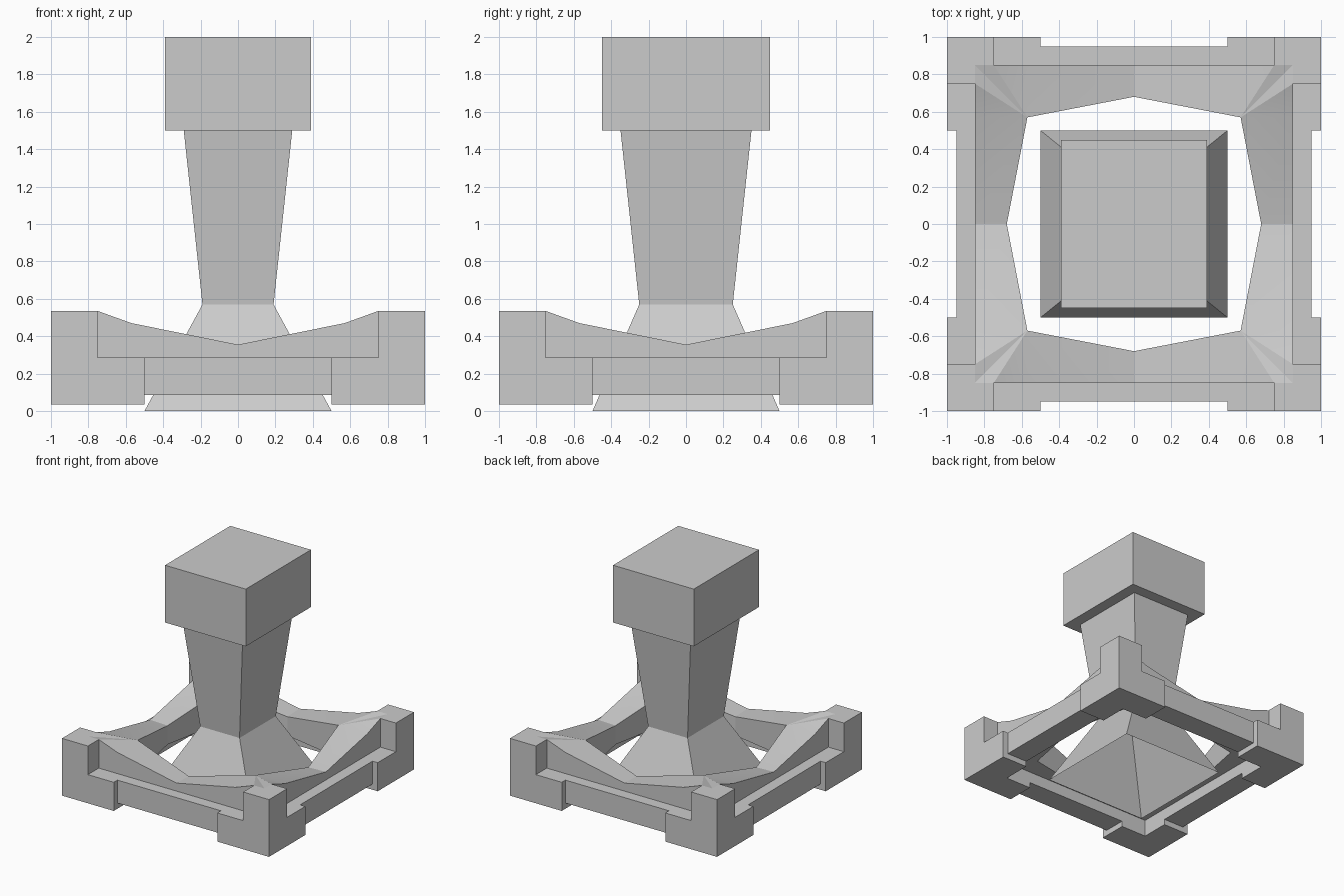
import bpy
import bmesh
import math
from mathutils import Matrix

cube = bpy.data.objects.get("Cube")
if cube:
    bpy.data.objects.remove(cube, do_unlink=True)

stone = bpy.data.materials.new("grey stone")
grey = (0.6, 0.6, 0.6, 1)
stone.use_nodes = True
stone.diffuse_color = grey
bsdf = next(n for n in stone.node_tree.nodes if n.type == 'BSDF_PRINCIPLED')
bsdf.inputs["Base Color"].default_value = grey


def finish(name, bm, smooth=None):
    bmesh.ops.remove_doubles(bm, verts=bm.verts, dist=0.0005)
    bmesh.ops.recalc_face_normals(bm, faces=bm.faces)
    mesh = bpy.data.meshes.new(name)
    bm.to_mesh(mesh)
    bm.free()
    mesh.materials.append(stone)
    obj = bpy.data.objects.new(name, mesh)
    bpy.context.collection.objects.link(obj)
    if smooth:
        bpy.ops.object.select_all(action='DESELECT')
        obj.select_set(True)
        bpy.context.view_layer.objects.active = obj
        bpy.ops.object.shade_smooth_by_angle(angle=math.radians(smooth))
    return obj


def add_face(bm, points):
    unique = []
    for p in points:
        if p not in unique:
            unique.append(p)
    if len(unique) > 2:
        bm.faces.new([bm.verts.new(p) for p in unique])


def prism(name, outline, low, high, turn):
    """Upright prism, turned by quarter turns about the centre."""
    bm = bmesh.new()
    base = bm.faces.new([bm.verts.new((x, y, low)) for x, y in outline])
    top = bmesh.ops.extrude_face_region(bm, geom=[base])
    verts = [g for g in top["geom"] if isinstance(g, bmesh.types.BMVert)]
    bmesh.ops.translate(bm, verts=verts, vec=(0, 0, high - low))
    bm.transform(Matrix.Rotation(turn * math.pi / 2, 4, 'Z'))
    return finish(name, bm)


def ell(inner, end):
    return [(1, 1), (end, 1), (end, inner), (inner, inner), (inner, end), (1, end)]


# Centre column: hollow flared foot, tapered shaft and square head
bm = bmesh.new()
levels = [(0.5, 0.5, 0), (0.19, 0.25, 0.57), (0.29, 0.35, 1.5),
          (0.39, 0.45, 1.5), (0.39, 0.45, 2)]
rings = [[(-x, -y, z), (x, -y, z), (x, y, z), (-x, y, z)] for x, y, z in levels]
for a, b in zip(rings, rings[1:]):
    for i in range(4):
        j = (i + 1) % 4
        add_face(bm, [a[i], a[j], b[j], b[i]])
add_face(bm, rings[-1])
finish("centre_column", bm)

# Base frame: four feet with corner posts, and side beams
beam = [(-0.5, 0.75), (0.5, 0.75), (0.5, 0.95), (-0.5, 0.95)]
for turn, (corner, side) in enumerate([("back_left", "back"), ("back_right", "right"),
                                       ("front_right", "front"), ("front_left", "left")]):
    prism(corner + "_foot", ell(0.75, 0.5), 0.035, 0.285, turn)
    prism(corner + "_post", ell(0.85, 0.75), 0.285, 0.535, turn)
    prism(side + "_beam", beam, 0.085, 0.285, turn)

# Dipped collar around the column
half = [(0.85, 0.535), (0.75, 0.535), (0.57, 0.47), (0, 0.355)]
profile = [(-x, z) for x, z in half] + half[-2::-1]
under = 0.185
bm = bmesh.new()
for turn in range(4):
    quarter = bmesh.new()
    columns = []
    for x, z in profile:
        inner = (0, 0.68, 0.35) if x == 0 else (math.copysign(0.57, x), 0.57, 0.47)
        outer = (x, 0.85, z)
        columns.append([outer, inner, inner[:2] + (under,), outer[:2] + (under,)])
    for a, b in zip(columns, columns[1:]):
        for i in range(4):
            j = (i + 1) % 4
            add_face(quarter, [a[i], b[i], b[j], a[j]])
    quarter.transform(Matrix.Rotation(turn * math.pi / 2, 4, 'Z'))
    part = bpy.data.meshes.new("collar_quarter")
    quarter.to_mesh(part)
    quarter.free()
    bm.from_mesh(part)
    bpy.data.meshes.remove(part)
finish("dipped_collar", bm, smooth=18)
